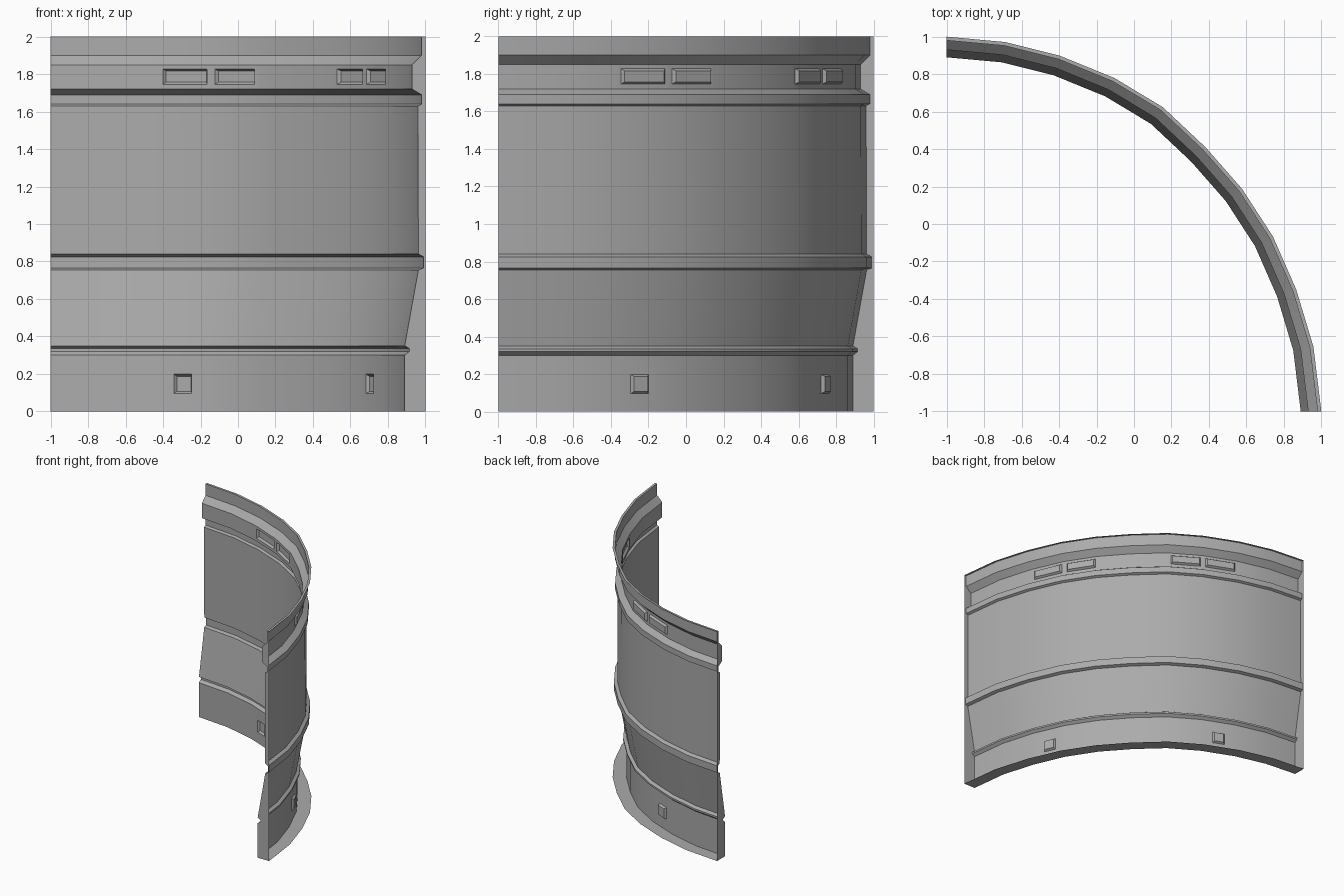
import bpy, bmesh
from math import sin, cos, radians
from mathutils import Vector

if "Cube" in bpy.data.objects:
    bpy.data.objects.remove(bpy.data.objects["Cube"])

# Wall cross-section as (radius, height); the rear (radius 2) stays open
SECTION = [(2, 0), (1.89, 0), (1.89, .30), (1.915, .32), (1.915, .335),
           (1.89, .35), (1.963, .755), (1.99, .765), (1.99, .825), (1.963, .84),
           (1.96, 1.63), (1.98, 1.64), (1.98, 1.69), (1.93, 1.72),
           (1.93, 1.85), (1.98, 1.90), (1.98, 2), (2, 2)]
# Sweep stations: angle from +y around the corner (-1, -1), and slight flattening
ANGLES = [0, 9, 17.7, 26.7, 35.4, 44.4, 53, 61.8, 70.8, 80, 90]
SCALE = [1, .998, .996, .996, .996, .987, .987, .988, .988, .994, 1]

bm = bmesh.new()
rings = []
for a, s in zip(ANGLES, SCALE):
    t = radians(a)
    rings.append([bm.verts.new((r * s * sin(t) - 1, r * s * cos(t) - 1, z))
                  for r, z in SECTION])


def recess(q, u0, u1, v0, v1, bevel, depth):
    """Fill a quad with a framed, tapered pocket."""
    a, b, c, d = [v.co.copy() for v in q]
    out = Vector(((a.x + c.x) / 2 + 1, (a.y + c.y) / 2 + 1, 0)).normalized()
    w, h = (b - a).length, (d - a).length

    def loop(m, push):
        pts = []
        for u, v in ((u0 + m / w, v0 + m / h), (u1 - m / w, v0 + m / h),
                     (u1 - m / w, v1 - m / h), (u0 + m / w, v1 - m / h)):
            pts.append(bm.verts.new(a.lerp(b, u).lerp(d.lerp(c, u), v) + out * push))
        return pts

    rim, floor = loop(0, 0), loop(bevel, depth)
    for lo, hi in ((q, rim), (rim, floor)):
        for i in range(4):
            j = (i + 1) % 4
            bm.faces.new((lo[i], lo[j], hi[j], hi[i]))
    bm.faces.new(floor)


# Swept panel faces, with upper slots and lower square pockets
for i in range(len(rings) - 1):
    for k in range(len(SECTION) - 1):
        q = [rings[i][k], rings[i + 1][k], rings[i + 1][k + 1], rings[i][k + 1]]
        if k == 13 and i in (2, 3, 6, 7):
            recess(q, .05, .90, .20, .83, .012, .018)
        elif k == 1 and i in (2, 7):
            recess(q, .31, .66, .32, .66, .011, .018)
        else:
            bm.faces.new(q)

# Flat end caps
bm.faces.new(rings[0])
bm.faces.new(rings[-1][::-1])

bm.normal_update()
me = bpy.data.meshes.new("curved_wall_panel")
bm.to_mesh(me)
bm.free()
panel = bpy.data.objects.new("curved_wall_panel", me)
bpy.context.collection.objects.link(panel)

# Dark grey finish
mat = bpy.data.materials.new("dark_grey")
mat.diffuse_color = (.41, .41, .41, 1)
mat.use_nodes = True
mat.node_tree.nodes["Principled BSDF"].inputs["Base Color"].default_value = mat.diffuse_color
me.materials.append(mat)

bpy.context.view_layer.objects.active = panel
panel.select_set(True)
bpy.ops.object.shade_smooth_by_angle(angle=radians(25))
